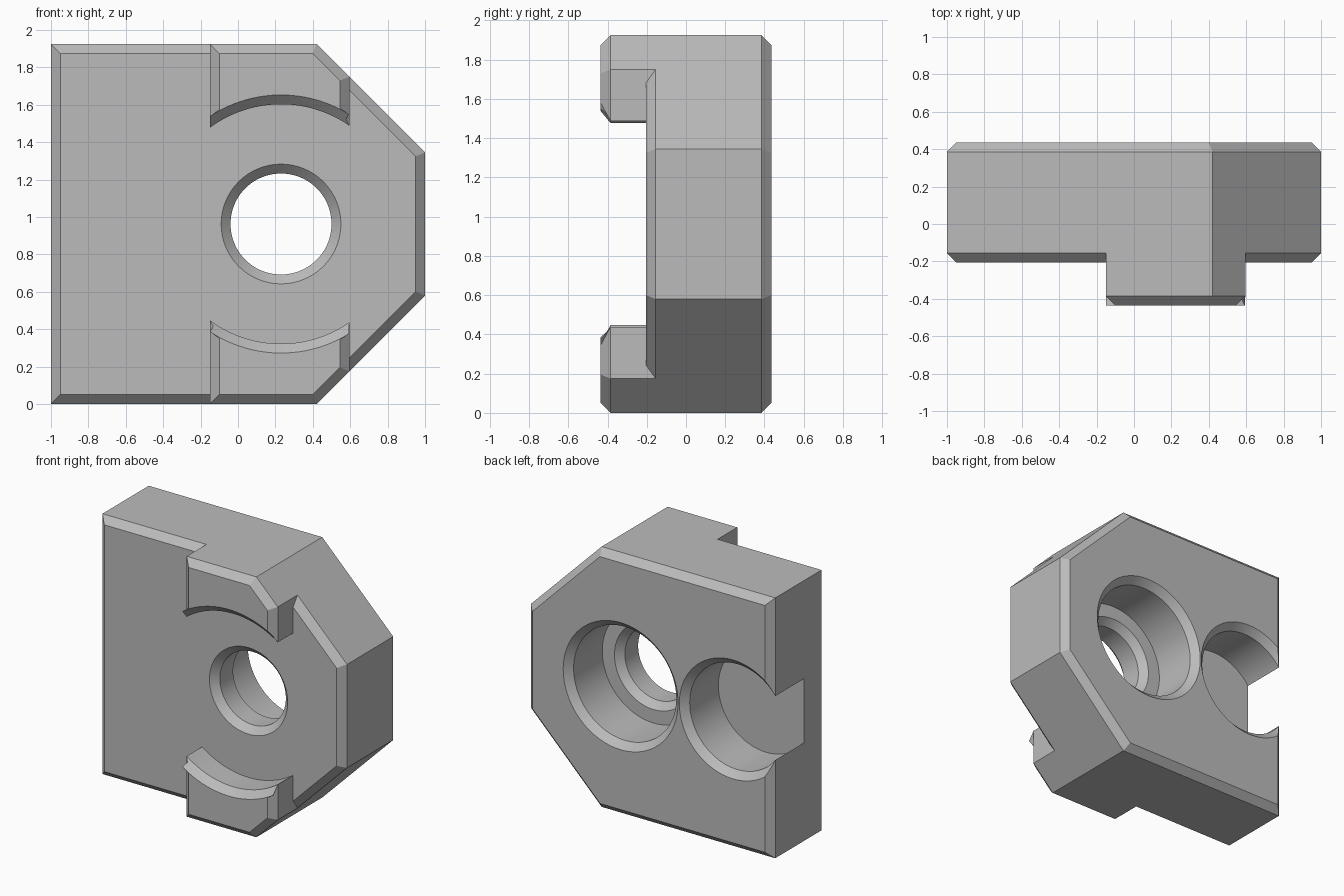
import bpy
import bmesh
from math import sin, cos, pi, sqrt, atan2
from mathutils import Vector

if "Cube" in bpy.data.objects:
    bpy.data.objects.remove(bpy.data.objects["Cube"], do_unlink=True)

HEIGHT, MID = 1.925, 0.9625
BACK, FRONT, PAD_FRONT = 0.435, -0.205, -0.435
CHAMFER = 0.05
HOLE_X, POCKET_X = 0.23, -0.69

grey = bpy.data.materials.new("plain grey")
grey.use_nodes = True
grey.diffuse_color = (0.5, 0.5, 0.5, 1)
grey.node_tree.nodes["Principled BSDF"].inputs["Base Color"].default_value = (0.5, 0.5, 0.5, 1)


def inset(points, d):
    """Mitred inward offset of a counter-clockwise outline."""
    result = []
    for i, p in enumerate(points):
        p = Vector(p)
        a = (p - Vector(points[i - 1])).normalized()
        b = (Vector(points[(i + 1) % len(points)]) - p).normalized()
        na, nb = Vector((-a.y, a.x)), Vector((-b.y, b.x))
        result.append(p + (na + nb) * d / (1 + na.dot(nb)))
    return result


def loft(name, rings):
    """Solid through rings of (x, z) outlines, each at its own depth y."""
    bm = bmesh.new()
    loops = [[bm.verts.new((p[0], y, p[1])) for p in pts] for y, pts in rings]
    n = len(loops[0])
    for lower, upper in zip(loops, loops[1:]):
        for i in range(n):
            j = (i + 1) % n
            bm.faces.new((lower[i], lower[j], upper[j], upper[i]))
    bm.faces.new(loops[0])
    bm.faces.new(loops[-1])
    bmesh.ops.recalc_face_normals(bm, faces=bm.faces)
    mesh = bpy.data.meshes.new(name)
    bm.to_mesh(mesh)
    bm.free()
    mesh.materials.append(grey)
    obj = bpy.data.objects.new(name, mesh)
    bpy.context.collection.objects.link(obj)
    return obj


def circle(x, r, sides=96):
    return [(x + r * cos(2 * pi * i / sides), MID + r * sin(2 * pi * i / sides))
            for i in range(sides)]


def bore(name, x, profile):
    return loft(name, [(y, circle(x, r)) for y, r in profile])


def combine(target, tool, operation):
    mod = target.modifiers.new(tool.name, 'BOOLEAN')
    mod.object, mod.operation, mod.solver = tool, operation, 'EXACT'
    bpy.context.view_layer.objects.active = target
    bpy.ops.object.modifier_apply(modifier=mod.name)
    bpy.data.objects.remove(tool, do_unlink=True)


# Main plate with cut corners and chamfered rims
outline = [(-1, 0), (0.42, 0), (1, 0.58), (1, HEIGHT - 0.58), (0.42, HEIGHT), (-1, HEIGHT)]
small = inset(outline, CHAMFER)
body = loft("clamp_body", [(FRONT, small), (FRONT + CHAMFER, outline),
                           (BACK - CHAMFER, outline), (BACK, small)])

# Two raised pads with an arc concentric to the hole
left, right, radius = -0.15, 0.595, 0.64
a_right = atan2(sqrt(radius ** 2 - (right - HOLE_X) ** 2), right - HOLE_X)
a_left = atan2(sqrt(radius ** 2 - (left - HOLE_X) ** 2), left - HOLE_X)
steps = 24
arc = [(HOLE_X + radius * cos(a), MID + radius * sin(a))
       for a in (a_left + (a_right - a_left) * i / steps for i in range(steps + 1))]
upper = arc + [(right, HEIGHT - (right - 0.42)), (0.42, HEIGHT), (left, HEIGHT)]
lower = [(x, HEIGHT - z) for x, z in reversed(upper)]
for name, pad in (("upper_pad", upper), ("lower_pad", lower)):
    solid = loft(name, [(PAD_FRONT, inset(pad, CHAMFER)), (PAD_FRONT + CHAMFER, pad), (-0.1, pad)])
    combine(body, solid, 'UNION')

# Stepped through hole, chamfered at every rim
out = 0.1
floor_y = 0.05
combine(body, bore("stepped_hole_cutter", HOLE_X, [
    (FRONT - out, 0.32 + out), (FRONT + CHAMFER, 0.27), (floor_y - CHAMFER, 0.27),
    (floor_y, 0.32), (floor_y, 0.42), (BACK - CHAMFER, 0.42),
    (BACK, 0.47), (BACK + out, 0.47)]), 'DIFFERENCE')

# Round blind pocket that opens through the side
combine(body, bore("side_pocket_cutter", POCKET_X, [
    (floor_y, 0.39), (BACK - CHAMFER, 0.39), (BACK, 0.44), (BACK + out, 0.44)]), 'DIFFERENCE')

bpy.ops.object.select_all(action='DESELECT')
body.select_set(True)
bpy.context.view_layer.objects.active = body
bpy.ops.object.shade_smooth_by_angle(angle=pi / 9)
